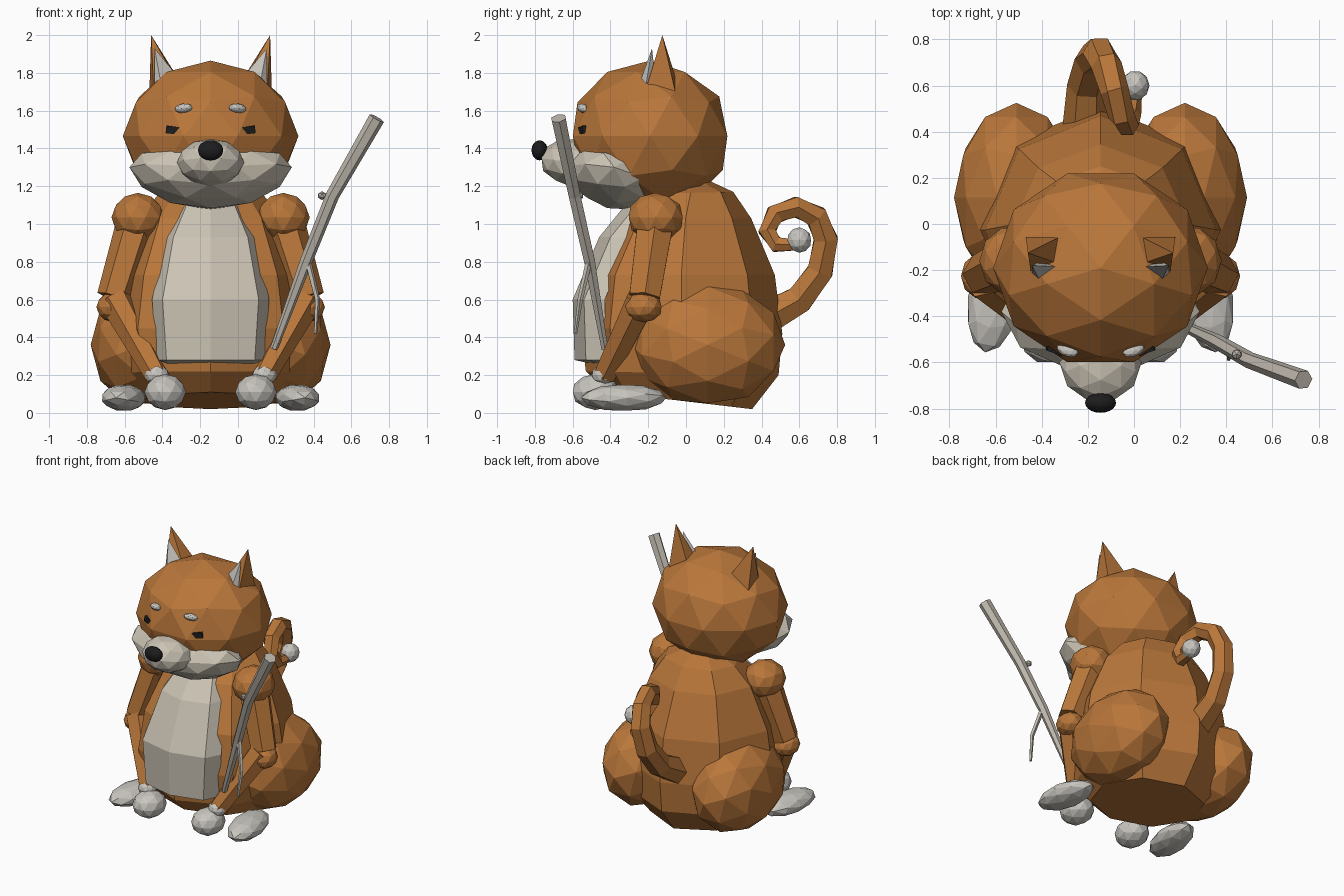
import bpy
import bmesh
from math import radians, sin, cos, pi
from mathutils import Matrix, Vector, Euler

cube = bpy.data.objects.get("Cube")
if cube:
    bpy.data.objects.remove(cube)

CX = -0.145  # the animal's plane of symmetry


def material(name, r, g, b):
    m = bpy.data.materials.new(name)
    m.use_nodes = True
    m.diffuse_color = (r, g, b, 1)
    bsdf = next(n for n in m.node_tree.nodes if n.type == 'BSDF_PRINCIPLED')
    bsdf.inputs["Base Color"].default_value = (r, g, b, 1)
    bsdf.inputs["Roughness"].default_value = 0.9
    return m


FUR = material("orange_fur", 0.49, 0.185, 0.043)
CREAM = material("cream_fur", 0.60, 0.55, 0.46)
PALE = material("pale_grey_fur", 0.58, 0.56, 0.52)
WOOD = material("bleached_wood", 0.52, 0.48, 0.42)
BLACK = material("black", 0.012, 0.012, 0.013)


def finish(name, bm, mat):
    bmesh.ops.recalc_face_normals(bm, faces=bm.faces)
    mesh = bpy.data.meshes.new(name)
    bm.to_mesh(mesh)
    bm.free()
    mesh.materials.append(mat)
    ob = bpy.data.objects.new(name, mesh)
    bpy.context.collection.objects.link(ob)
    return ob


def ball(name, loc, size, mat, rot=(0, 0, 0), detail=2, pole_y=False):
    """Faceted ellipsoid, symmetric across x before it is turned."""
    bm = bmesh.new()
    bmesh.ops.create_icosphere(bm, subdivisions=detail, radius=1)
    turn = Matrix.Rotation(radians(-90), 4, 'Z')
    if pole_y:
        turn = Matrix.Rotation(radians(-90), 4, 'X') @ turn
    angles = Euler([radians(a) for a in rot]).to_matrix().to_4x4()
    bm.transform(Matrix.Translation(loc) @ angles @ Matrix.Diagonal((*size, 1)) @ turn)
    return finish(name, bm, mat)


def loft(name, rings, mat, closed=True):
    """Skin a list of equal-length point rows."""
    bm = bmesh.new()
    rows = [[bm.verts.new(p) for p in ring] for ring in rings]
    n = len(rows[0])
    for a, b in zip(rows, rows[1:]):
        for i in range(n if closed else n - 1):
            j = (i + 1) % n
            bm.faces.new((a[i], a[j], b[j], b[i]))
    if closed:
        bm.faces.new(rows[0])
        bm.faces.new(rows[-1])
    return finish(name, bm, mat)


def tube(name, path, radii, mat, sides=6):
    pts = [Vector(p) for p in path]
    rings = []
    for i, p in enumerate(pts):
        d = (pts[min(i + 1, len(pts) - 1)] - pts[max(i - 1, 0)]).normalized()
        u = Vector((1, 0, 0))
        u = (u - d * u.dot(d)).normalized()
        v = d.cross(u)
        rings.append([p + radii[i] * (u * cos(2 * pi * k / sides) + v * sin(2 * pi * k / sides))
                      for k in range(sides)])
    return loft(name, rings, mat)


def hull(name, points, mat):
    bm = bmesh.new()
    for p in points:
        bm.verts.new(p)
    bmesh.ops.convex_hull(bm, input=bm.verts)
    return finish(name, bm, mat)


# Body: eight-sided rings as (front z, back z, front y, back y, half width)
body = [(0.11, 0.02, -0.42, 0.35, 0.38), (0.22, 0.2, -0.53, 0.49, 0.50),
        (0.45, 0.42, -0.56, 0.51, 0.545), (0.73, 0.73, -0.52, 0.47, 0.50),
        (1.03, 1.03, -0.35, 0.345, 0.38), (1.16, 1.17, -0.2, 0.25, 0.27),
        (1.2, 1.23, -0.1, 0.12, 0.13)]
rings = []
for zf, zb, yf, yb, rx in body:
    ring = []
    for k in range(8):
        c = cos(k * pi / 4)
        t = (c + 1) / 2
        ring.append((CX + rx * sin(k * pi / 4), yf + (yb - yf) * t, zf + (zb - zf) * t))
    rings.append(ring)
loft("body", rings, FUR)

# Belly panel: rows as (z, half width, front y)
belly = [(0.25, 0.27, -0.45), (0.28, 0.285, -0.59), (0.6, 0.31, -0.6),
         (0.93, 0.24, -0.46), (1.09, 0.16, -0.33), (1.14, 0.13, -0.24)]
columns = [(-1, 0.17), (-0.82, 0.06), (0, 0), (0.82, 0.06), (1, 0.17)]
loft("belly", [[(CX + w * u, y + back, z) for u, back in columns]
               for z, w, y in belly], CREAM, closed=False)

# Head, muzzle and nose
ball("head", (CX, -0.19, 1.465), (0.465, 0.43, 0.4), FUR)
cheeks = ball("cheeks", (CX, -0.38, 1.245), (0.43, 0.27, 0.165), CREAM, rot=(-13, 0, 0))
for v in cheeks.data.vertices:
    v.co.z += 0.3 * (v.co.x - CX) ** 2
ball("snout", (CX, -0.6, 1.325), (0.178, 0.175, 0.125), CREAM, rot=(-8, 0, 0))
ball("nose", (CX, -0.775, 1.39), (0.067, 0.043, 0.053), BLACK, detail=3)

# Paired parts
for side, s in (("left", 1), ("right", -1)):
    def at(dx, y, z):
        return (CX + s * dx, y, z)

    # Face details
    ball(side + "_eyebrow", at(0.143, -0.545, 1.612), (0.05, 0.03, 0.024), PALE,
         rot=(-25, s * 8, s * 22))
    bm = bmesh.new()
    bmesh.ops.create_cube(bm, size=1)
    bm.transform(Matrix.Translation(at(0.168, -0.548, 1.493))
                 @ Matrix.Rotation(s * radians(20), 4, 'Z')
                 @ Matrix.Rotation(s * radians(-7), 4, 'Y')
                 @ Matrix.Diagonal((0.13, 0.045, 0.04, 1)))
    finish(side + "_eye", bm, BLACK)

    # Ears
    hull(side + "_ear", [at(0.315, -0.125, 2.0), at(0.185, -0.17, 1.77),
                         at(0.3, -0.22, 1.69), at(0.325, -0.05, 1.67),
                         at(0.165, -0.05, 1.76)], FUR)
    hull(side + "_inner_ear", [at(0.297, -0.18, 1.93), at(0.19, -0.185, 1.8),
                               at(0.262, -0.248, 1.74), at(0.298, -0.215, 1.72),
                               at(0.26, -0.16, 1.75)], PALE)

    # Front legs
    ball(side + "_shoulder", at(0.385, -0.16, 1.035), (0.14, 0.15, 0.13), FUR)
    tube(side + "_upper_arm", [at(0.385, -0.16, 1.02), at(0.51, -0.22, 0.61)],
         (0.11, 0.093), FUR)
    ball(side + "_elbow", at(0.515, -0.225, 0.56), (0.09, 0.1, 0.08), FUR)
    tube(side + "_forearm", [at(0.505, -0.235, 0.6), at(0.285, -0.43, 0.2)],
         (0.09, 0.065), FUR)
    ball(side + "_wrist", at(0.285, -0.44, 0.2), (0.065, 0.06, 0.055), PALE)
    ball(side + "_front_paw", at(0.24, -0.48, 0.11), (0.11, 0.125, 0.095), PALE)

    # Hind legs
    ball(side + "_thigh", at(0.365, 0.115, 0.36), (0.27, 0.41, 0.325), FUR, pole_y=True)
    ball(side + "_hind_foot", at(0.46, -0.33, 0.08), (0.115, 0.23, 0.072), PALE,
         rot=(0, 0, s * 10), pole_y=True)

# Curled tail
tail = [(-0.21, 0.42, 0.5), (-0.205, 0.6, 0.6), (-0.18, 0.71, 0.75),
        (-0.15, 0.74, 0.92), (-0.12, 0.69, 1.04), (-0.085, 0.58, 1.09),
        (-0.055, 0.47, 1.05), (-0.03, 0.43, 0.96), (-0.015, 0.48, 0.89),
        (0, 0.57, 0.89)]
tube("tail", tail, (0.1, 0.085, 0.078, 0.073, 0.068, 0.062, 0.058, 0.052, 0.047, 0.035), FUR)
ball("tail_tip", (0.005, 0.6, 0.915), (0.062, 0.065, 0.067), PALE)

# Walking stick with a knot and a side twig
tube("stick", [(0.19, -0.43, 0.34), (0.36, -0.51, 0.8), (0.5, -0.59, 1.15),
               (0.735, -0.675, 1.56)], (0.02, 0.033, 0.036, 0.043), WOOD)
ball("stick_knot", (0.445, -0.565, 1.15), (0.024, 0.024, 0.024), WOOD, detail=1)
tube("stick_twig", [(0.365, -0.51, 0.82), (0.42, -0.56, 0.6), (0.41, -0.585, 0.42)],
     (0.018, 0.015, 0.009), WOOD, sides=5)
